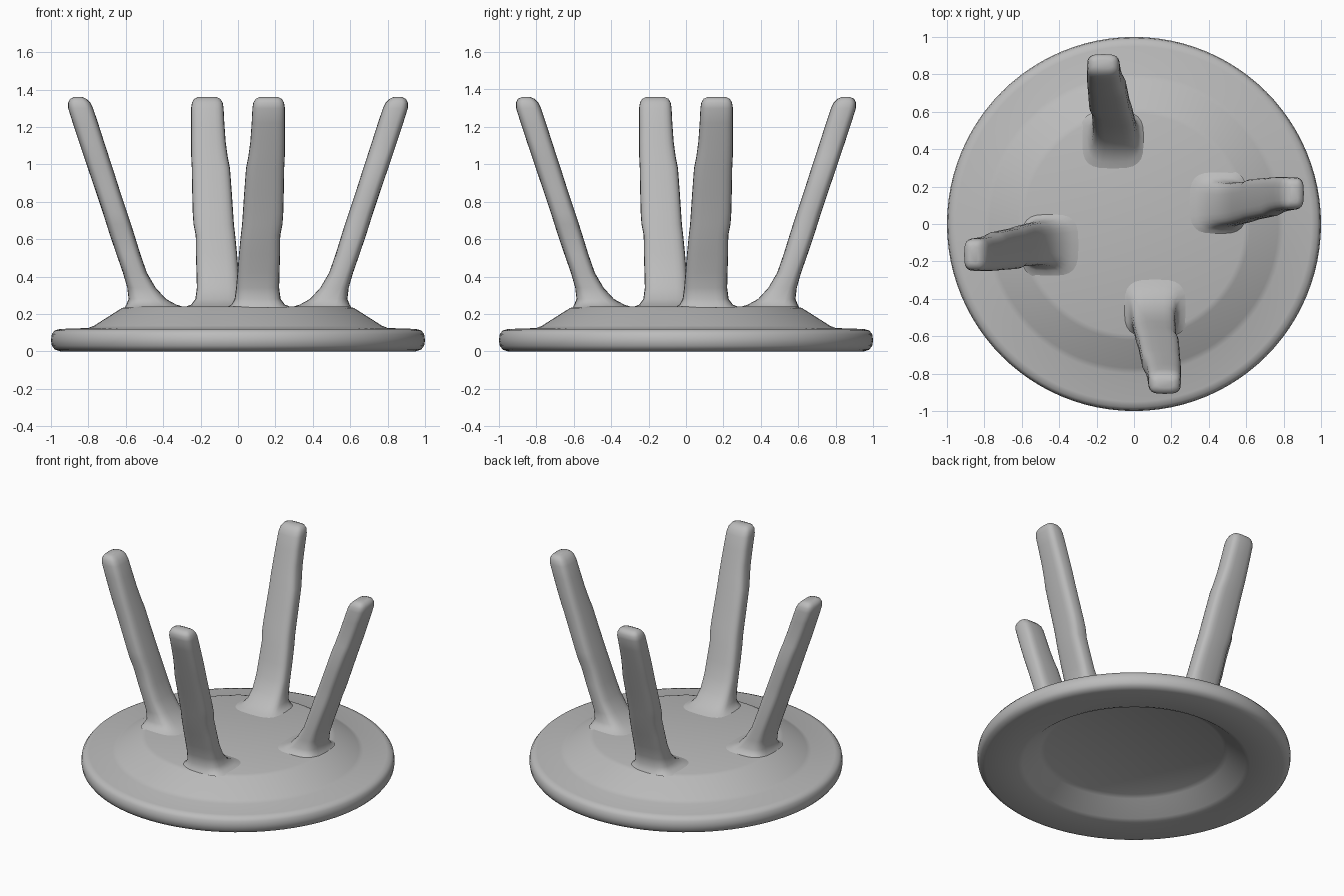
import bpy, bmesh, math
from mathutils import Matrix

if "Cube" in bpy.data.objects:
    bpy.data.objects.remove(bpy.data.objects["Cube"])

grey = bpy.data.materials.new("light_grey")
grey.diffuse_color = (0.5, 0.5, 0.5, 1)
grey.use_nodes = True
grey.node_tree.nodes["Principled BSDF"].inputs["Base Color"].default_value = grey.diffuse_color


def finish(bm, name, angle):
    bmesh.ops.recalc_face_normals(bm, faces=bm.faces)
    me = bpy.data.meshes.new(name)
    bm.to_mesh(me)
    bm.free()
    me.materials.append(grey)
    ob = bpy.data.objects.new(name, me)
    bpy.context.collection.objects.link(ob)
    bpy.ops.object.select_all(action='DESELECT')
    ob.select_set(True)
    bpy.context.view_layer.objects.active = ob
    bpy.ops.object.shade_smooth_by_angle(angle=math.radians(angle))
    return ob


def loft(bm, rings):
    """Skin closed rings of points and cap both ends."""
    loops = [[bm.verts.new(p) for p in ring] for ring in rings]
    for a, b in zip(loops, loops[1:]):
        n = len(a)
        for i in range(n):
            j = (i + 1) % n
            bm.faces.new((a[i], a[j], b[j], b[i]))
    bm.faces.new(loops[0])
    bm.faces.new(loops[-1])


# Dished round base: hollow underside, rounded rim, raised centre (radius, z)
profile = [(0.57, 0.11), (0.60, 0.095), (0.71, 0.012), (0.74, 0.0),
           (0.95, 0.0), (0.98, 0.01), (0.995, 0.03), (1.0, 0.06),
           (0.995, 0.092), (0.98, 0.112), (0.95, 0.12),
           (0.80, 0.125), (0.77, 0.137), (0.62, 0.232), (0.59, 0.24)]
SEG = 96
bm = bmesh.new()
loft(bm, [[(r * math.cos(2 * math.pi * i / SEG),
            r * math.sin(2 * math.pi * i / SEG), z) for i in range(SEG)]
          for r, z in profile])
finish(bm, "base_dish", 40)

# Leg sections: height, radial inner/outer, sideways min/max
sections = [(0.235, 0.28, 0.605, -0.06, 0.29), (0.25, 0.33, 0.597, -0.035, 0.25),
            (0.28, 0.385, 0.585, -0.018, 0.228), (0.34, 0.44, 0.592, -0.01, 0.22),
            (0.42, 0.487, 0.615, -0.003, 0.222), (0.52, 0.522, 0.65, 0.005, 0.225),
            (0.62, 0.553, 0.684, 0.015, 0.226), (0.68, 0.572, 0.703, 0.022, 0.238),
            (0.74, 0.592, 0.722, 0.026, 0.242), (0.86, 0.632, 0.762, 0.034, 0.245),
            (0.98, 0.670, 0.803, 0.043, 0.247), (1.04, 0.69, 0.823, 0.055, 0.25),
            (1.12, 0.716, 0.850, 0.066, 0.251), (1.22, 0.748, 0.883, 0.073, 0.251),
            (1.30, 0.775, 0.908, 0.077, 0.251), (1.33, 0.79, 0.908, 0.082, 0.246),
            (1.35, 0.81, 0.898, 0.094, 0.234), (1.36, 0.832, 0.876, 0.115, 0.213)]
N = 24


def rounded(v):
    return math.copysign(abs(v) ** 0.6, v)


def leg_ring(z, r0, r1, t0, t1):
    pts = []
    for i in range(N):
        a = 2 * math.pi * i / N
        pts.append(((r0 + r1) / 2 + (r1 - r0) / 2 * rounded(math.cos(a)),
                    (t0 + t1) / 2 + (t1 - t0) / 2 * rounded(math.sin(a)), z))
    return pts


# Four splayed legs, repeated by quarter turns
for k, side in enumerate(("right", "back", "left", "front")):
    bm = bmesh.new()
    loft(bm, [leg_ring(*s) for s in sections])
    bm.transform(Matrix.Rotation(k * math.pi / 2, 4, 'Z'))
    finish(bm, side + "_leg", 60)
